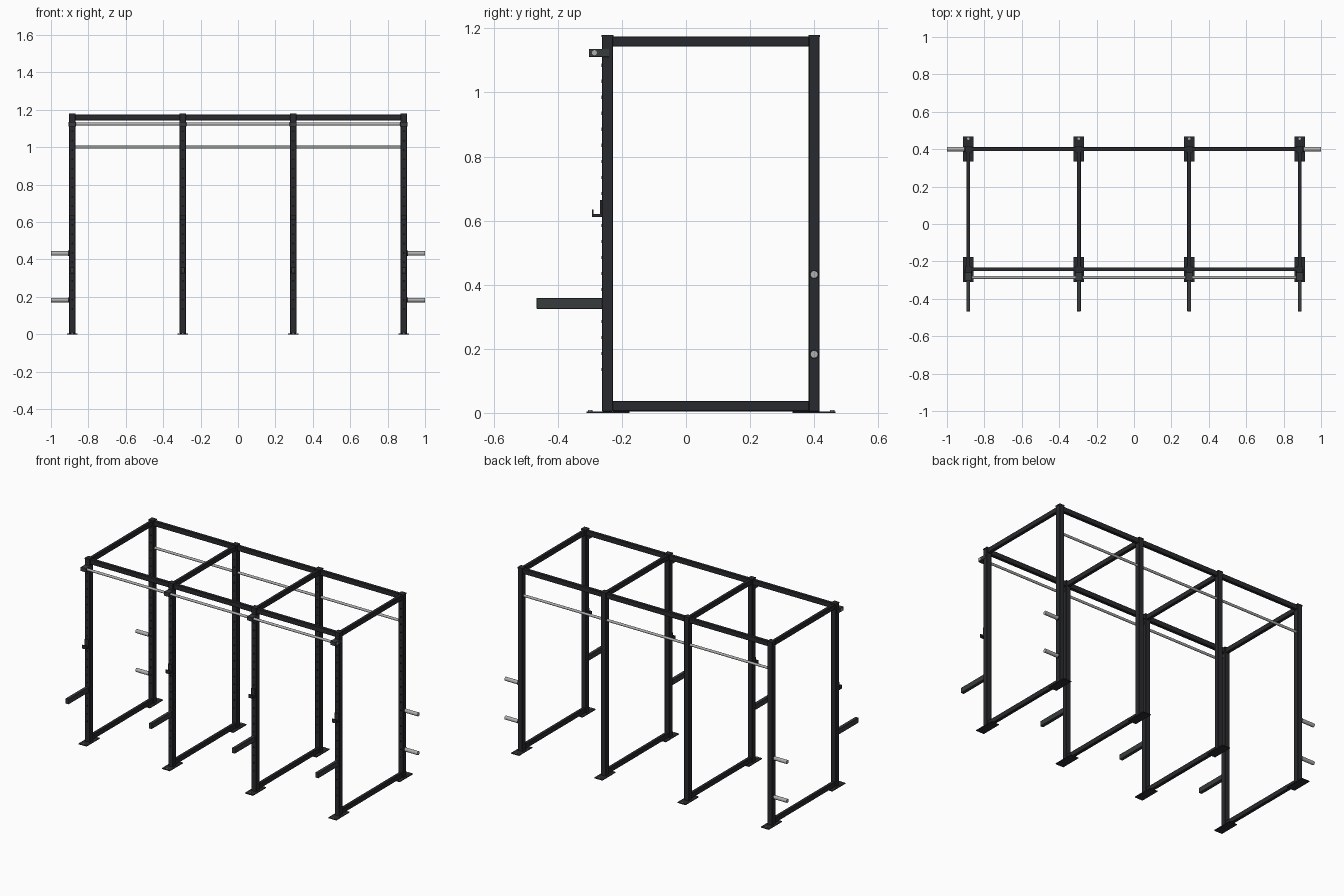
import bpy, bmesh, math
from mathutils import Matrix, Vector

if "Cube" in bpy.data.objects:
    bpy.data.objects.remove(bpy.data.objects["Cube"])

def material(name, rgb):
    m = bpy.data.materials.new(name)
    m.diffuse_color = (*rgb, 1)
    m.use_nodes = True
    m.node_tree.nodes["Principled BSDF"].inputs["Base Color"].default_value = m.diffuse_color
    return m

FRAME = material("frame_black", (0.022, 0.023, 0.026))
ARM = material("arm_charcoal", (0.04, 0.046, 0.048))
DARK = material("hole_black", (0.004, 0.004, 0.004))
STEEL = material("steel", (0.42, 0.43, 0.43))

def finish(name, bm, mat, bevel=0.0):
    me = bpy.data.meshes.new(name)
    bm.to_mesh(me)
    bm.free()
    ob = bpy.data.objects.new(name, me)
    bpy.context.collection.objects.link(ob)
    me.materials.append(mat)
    if bevel:
        b = ob.modifiers.new("bevel", 'BEVEL')
        b.width, b.segments = bevel, 1
    return ob

def box(name, x, y, z, mat=FRAME, bevel=0.0):
    """Box from (min, max) pairs."""
    bm = bmesh.new()
    size = [r[1] - r[0] for r in (x, y, z)]
    mid = [(r[0] + r[1]) / 2 for r in (x, y, z)]
    bmesh.ops.create_cube(bm, size=1, matrix=Matrix.Translation(mid) @ Matrix.Diagonal((*size, 1)))
    return finish(name, bm, mat, bevel)

def add_cyl(bm, p, axis, r, length, seg):
    rot = Vector((0, 0, 1)).rotation_difference(Vector(axis)).to_matrix().to_4x4()
    bmesh.ops.create_cone(bm, cap_ends=True, segments=seg, radius1=r, radius2=r,
                          depth=length, matrix=Matrix.Translation(p) @ rot)

def cyl(name, p, axis, r, length, mat, seg=24):
    bm = bmesh.new()
    add_cyl(bm, p, axis, r, length, seg)
    for f in bm.faces:
        f.smooth = len(f.verts) == 4
    for e in bm.edges:
        e.smooth = all(len(f.verts) == 4 for f in e.link_faces)
    return finish(name, bm, mat)

def span(c, w):
    return (c - w / 2, c + w / 2)

XS = (-0.886, -0.295, 0.295, 0.886)
YF, YB = -0.245, 0.40
W = 0.034

for i, x in enumerate(XS):
    for y, side, out in ((YF, "front", -1), (YB, "rear", 1)):
        # Upright, cap and foot plate
        box(f"{side}_upright_{i}", span(x, W), span(y, W), (0.004, 1.175), bevel=0.002)
        box(f"{side}_cap_{i}", span(x, W + 0.002), span(y, W + 0.002), (1.173, 1.18))
        yc = -0.243 if out < 0 else 0.400
        box(f"{side}_foot_plate_{i}", span(x, 0.057), span(yc, 0.134), (0, 0.005))
        # Anchor bolt
        cyl(f"{side}_anchor_bolt_{i}", (x, yc + out * 0.056, 0.006), (0, 0, 1), 0.007, 0.006, STEEL, 6)
        # Adjustment holes down the front face
        bm = bmesh.new()
        for k in range(20):
            add_cyl(bm, (x, y - W / 2, 0.135 + 0.05 * k), (0, 1, 0), 0.005, 0.002, 12)
        finish(f"{side}_holes_{i}", bm, DARK)
    # Depth beams, top and bottom
    inner = (YF + W / 2 - 0.002, YB - W / 2 + 0.002)
    box(f"top_depth_beam_{i}", span(x, 0.021), inner, (1.143, 1.175), bevel=0.002)
    box(f"base_depth_beam_{i}", span(x, 0.021), inner, (0.005, 0.037), bevel=0.002)
    # Safety arm
    box(f"safety_arm_{i}", span(x, 0.021), (-0.467, -0.26), (0.325, 0.359), ARM, 0.0015)
    # Bar hook: L-shaped profile with an upturned lip
    profile = [(-0.262, 0.664), (-0.268, 0.664), (-0.268, 0.620), (-0.289, 0.620),
               (-0.289, 0.635), (-0.294, 0.635), (-0.294, 0.612), (-0.262, 0.612)]
    bm = bmesh.new()
    f = bm.faces.new([bm.verts.new((x - 0.014, a, b)) for a, b in profile])
    ext = bmesh.ops.extrude_face_region(bm, geom=[f])
    moved = [v for v in ext["geom"] if isinstance(v, bmesh.types.BMVert)]
    bmesh.ops.translate(bm, vec=(0.028, 0, 0), verts=moved)
    bmesh.ops.recalc_face_normals(bm, faces=bm.faces)
    finish(f"bar_hook_{i}", bm, FRAME)
    # Pull-up bar bracket
    box(f"pullup_bracket_{i}", span(x, 0.038), (-0.303, -0.24), (1.111, 1.136), ARM, 0.001)

# Long beams between the frames
for a, b in zip(XS, XS[1:]):
    for y, side in ((-0.242, "front"), (YB, "rear")):
        box(f"{side}_long_beam", (a + W / 2 - 0.002, b - W / 2 + 0.002), span(y, 0.021),
            (1.143, 1.175), bevel=0.002)

# Pull-up bars
cyl("front_pullup_bar", (0, -0.286, 1.124), (1, 0, 0), 0.008, 1.812, STEEL)
cyl("rear_pullup_bar", (0, YB, 1.0), (1, 0, 0), 0.008, 1.772, STEEL)

# Plate storage pegs with collars
for s, side in ((-1, "left"), (1, "right")):
    for z in (0.183, 0.432):
        cyl(f"{side}_storage_peg", (s * 0.95, YB, z), (1, 0, 0), 0.012, 0.1, STEEL)
        cyl(f"{side}_peg_collar", (s * 0.905, YB, z), (1, 0, 0), 0.0145, 0.006, FRAME)
